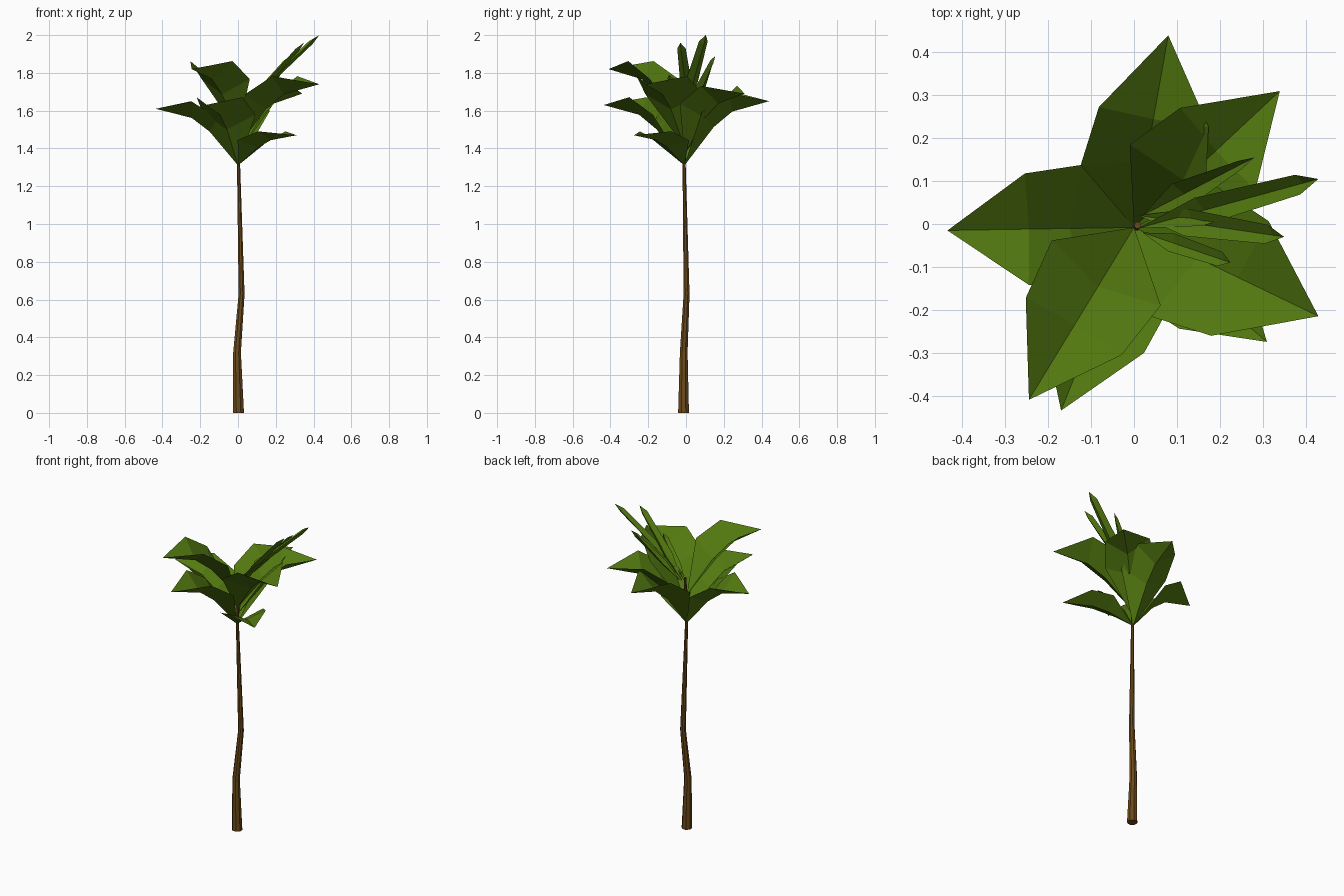
import bpy, bmesh, math
from mathutils import Vector

if "Cube" in bpy.data.objects:
    bpy.data.objects.remove(bpy.data.objects["Cube"])


def material(name, rgb):
    m = bpy.data.materials.new(name)
    m.diffuse_color = (*rgb, 1)
    m.use_nodes = True
    m.node_tree.nodes["Principled BSDF"].inputs["Base Color"].default_value = m.diffuse_color
    return m


LEAF = material("leaf green", (0.085, 0.19, 0.005))
BARK = material("bark brown", (0.15, 0.068, 0.010))


def mesh_object(name, verts, faces, mat):
    me = bpy.data.meshes.new(name)
    me.from_pydata(verts, [], faces)
    me.materials.append(mat)
    ob = bpy.data.objects.new(name, me)
    bpy.context.collection.objects.link(ob)
    return ob


# Trunk: tapered, slightly crooked eight-sided tube (x, y, z, radius)
rings = [(0.003, -0.013, 0, 0.031), (-0.005, -0.012, 0.32, 0.022),
         (0.019, 0.003, 0.63, 0.017), (0.003, -0.010, 1.31, 0.009),
         (0.008, -0.003, 1.60, 0.008)]
N = 8
verts, faces = [], []
for x, y, z, r in rings:
    for k in range(N):
        a = math.tau * (k + 0.5) / N
        verts.append((x + r * math.cos(a), y + r * math.sin(a), z))
for i in range(len(rings) - 1):
    for k in range(N):
        j = (k + 1) % N
        faces.append((i * N + k, i * N + j, (i + 1) * N + j, (i + 1) * N + k))
faces += [tuple(reversed(range(N))), tuple(range(len(verts) - N, len(verts)))]
mesh_object("trunk", verts, faces, BARK)


# Broad leaf: V-folded blade, low midrib and raised edges, pointed tip
def broad_leaf(name, tip, base_z, width=1.0):
    x, y, tz = tip
    length = math.hypot(x, y)
    d, rise = length / 0.435, (tz - base_z) / 0.31
    u = Vector((x / length, y / length, 0))
    s = Vector((-u.y, u.x, 0))

    def p(along, side, up):
        v = u * along * d + s * side * width
        return (v.x, v.y - 0.008 * (1 - along / 0.435), base_z + up * rise)

    v = [p(0, 0, 0), p(0.15, 0, 0.185), p(0.245, 0, 0.26), p(0.435, 0, 0.31)]
    for sg in (1, -1):
        v += [p(0.115, 0.148 * sg, 0.26), p(0.25, 0.130 * sg, 0.35)]
    f = [(0, 1, 4), (1, 2, 5, 4), (2, 3, 5),
         (0, 6, 1), (1, 6, 7, 2), (2, 7, 3)]
    mesh_object(name, v, f, LEAF)


broad_leaf("leaf_left", (-0.435, -0.015, 1.61), 1.31)
broad_leaf("leaf_front_low", (-0.17, -0.435, 1.63), 1.31)
broad_leaf("leaf_back", (0.08, 0.44, 1.65), 1.31)
broad_leaf("leaf_droop", (0.31, -0.275, 1.47), 1.31, 0.85)
broad_leaf("leaf_back_right", (0.34, 0.31, 1.69), 1.37)
broad_leaf("leaf_right", (0.43, -0.215, 1.74), 1.41, 1.15)
broad_leaf("leaf_front_high", (-0.245, -0.41, 1.82), 1.49)


# Young shoot: narrow folded blade rising from the crown
def shoot(name, base, tip, half, end):
    b, t = Vector(base), Vector(tip)
    s = (t - b).cross(Vector((0, 0, 1))).normalized()
    n = s.cross(t - b).normalized()
    m1, m2 = b.lerp(t, 0.35), b.lerp(t, 0.9)
    lift = n * half * 0.3
    v = [b, m1 - lift, m2 - lift, t,
         m1 + s * half + lift, m2 + s * half * end + lift,
         m1 - s * half + lift, m2 - s * half * end + lift]
    f = [(0, 1, 4), (1, 2, 5, 4), (2, 3, 5),
         (0, 6, 1), (1, 6, 7, 2), (2, 7, 3)]
    mesh_object(name, v, f, LEAF)


shoot("shoot_tall", (0.01, -0.01, 1.60), (0.43, 0.105, 2.0), 0.034, 0.7)
shoot("shoot_middle", (0.01, 0.02, 1.58), (0.35, -0.03, 1.96), 0.032, 0.7)
shoot("shoot_back", (0.02, 0.02, 1.58), (0.28, 0.155, 1.89), 0.034, 0.3)
shoot("shoot_front", (0.02, -0.02, 1.56), (0.225, -0.09, 1.79), 0.022, 0.8)
